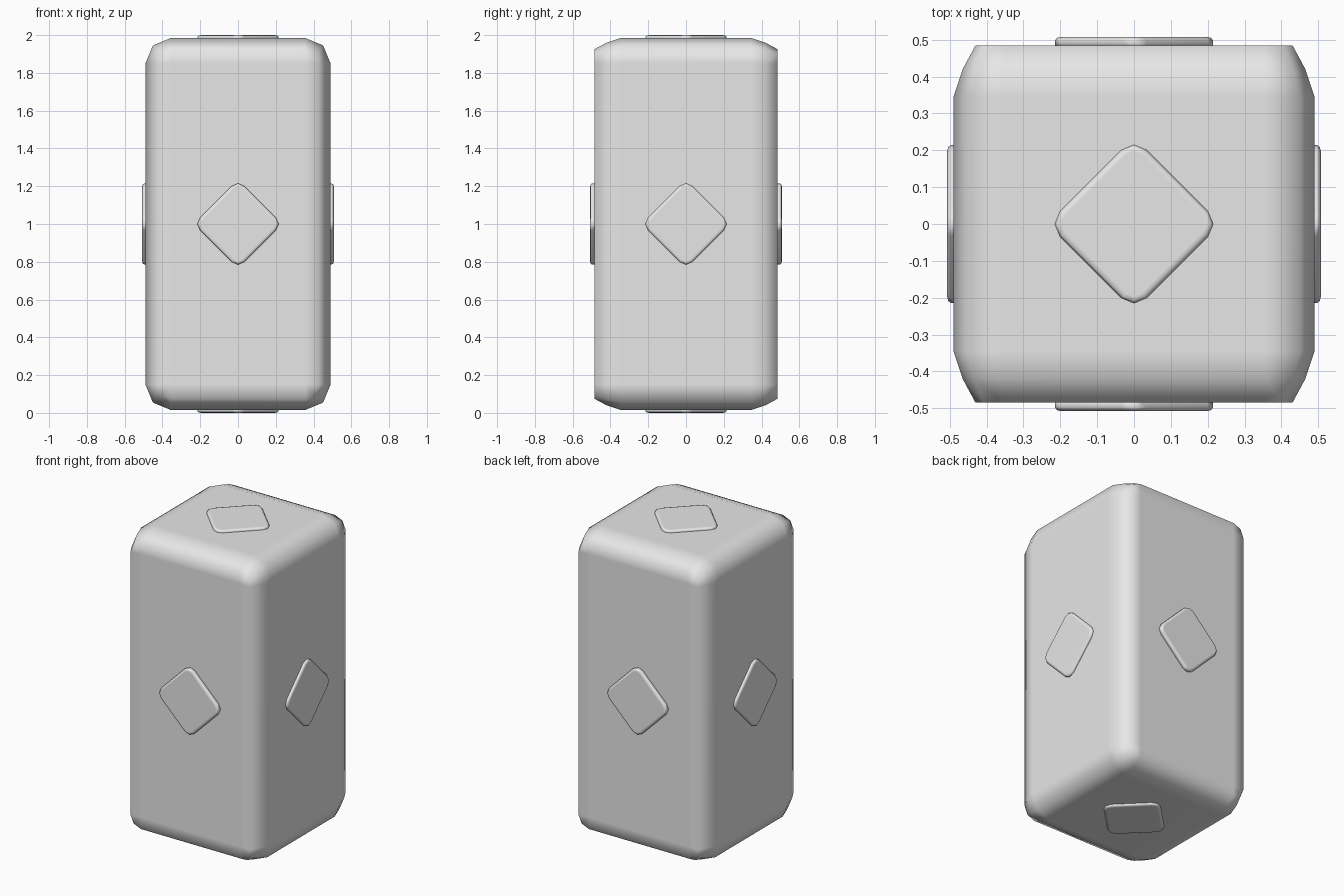
import bpy, bmesh
from math import pi, sin, cos
from mathutils import Matrix, Vector

if "Cube" in bpy.data.objects:
    bpy.data.objects.remove(bpy.data.objects["Cube"])

grey = bpy.data.materials.new("light_grey")
grey.use_nodes = True
grey.diffuse_color = (0.8, 0.8, 0.8, 1)
grey.node_tree.nodes["Principled BSDF"].inputs["Base Color"].default_value = (0.8, 0.8, 0.8, 1)


def rounded_ring(bm, half_x, half_z, depth, radius):
    """Rectangle with two-segment round corners, in the XZ plane at y = depth."""
    points = []
    for corner, (sx, sz) in enumerate([(1, 1), (-1, 1), (-1, -1), (1, -1)]):
        for step in range(3):
            a = corner * pi / 2 + step * pi / 4
            points.append(bm.verts.new((sx * half_x + radius * cos(a), depth,
                                        sz * half_z + radius * sin(a))))
    return points


def rounded_block(name, half_x, half_z, profile, spin=0.0):
    """Loft rounded rectangles along y; profile holds (depth, corner radius)."""
    bm = bmesh.new()
    rings = [rounded_ring(bm, half_x, half_z, d, r) for d, r in profile]
    for a, b in zip(rings, rings[1:]):
        for i in range(len(a)):
            j = (i + 1) % len(a)
            bm.faces.new((a[i], a[j], b[j], b[i]))
    bm.faces.new(rings[0])
    bm.faces.new(rings[-1])
    bmesh.ops.remove_doubles(bm, verts=bm.verts[:], dist=0.0001)
    bmesh.ops.recalc_face_normals(bm, faces=bm.faces[:])
    bm.transform(Matrix.Rotation(spin, 4, 'Y'))
    mesh = bpy.data.meshes.new(name)
    bm.to_mesh(mesh)
    bm.free()
    mesh.materials.append(grey)
    mesh.shade_smooth()
    obj = bpy.data.objects.new(name, mesh)
    bpy.context.collection.objects.link(obj)
    # Large flat faces keep their flat shading
    obj.modifiers.new("flat_faces", 'WEIGHTED_NORMAL').weight = 80
    return obj


# Body: tall block with soft edges, cut flat at front and back
back_half = [(0.345, 0.135), (0.42, 0.11), (0.485, 0.075), (0.485, 0.0)]
front_half = [(-d, r) for d, r in reversed(back_half)]
body = rounded_block("body", 0.355, 0.85, front_half + back_half)
body.location.z = 1

# Raised diamond plate in the middle of each of the six sides
plate_profile = [(-0.04, 0.048), (-0.011, 0.048), (-0.003, 0.042), (0, 0.03)]
plates = {
    "back_plate": ((0, 0, 0), (0, 0.508, 1)),
    "front_plate": ((0, 0, pi), (0, -0.508, 1)),
    "left_plate": ((0, 0, -pi / 2), (0.507, 0, 1)),
    "right_plate": ((0, 0, pi / 2), (-0.507, 0, 1)),
    "top_plate": ((pi / 2, 0, 0), (0, 0, 2)),
    "bottom_plate": ((-pi / 2, 0, 0), (0, 0, 0)),
}
for name, (rotation, location) in plates.items():
    plate = rounded_block(name, 0.118, 0.118, plate_profile, spin=pi / 4)
    plate.rotation_euler = rotation
    plate.location = Vector(location)
